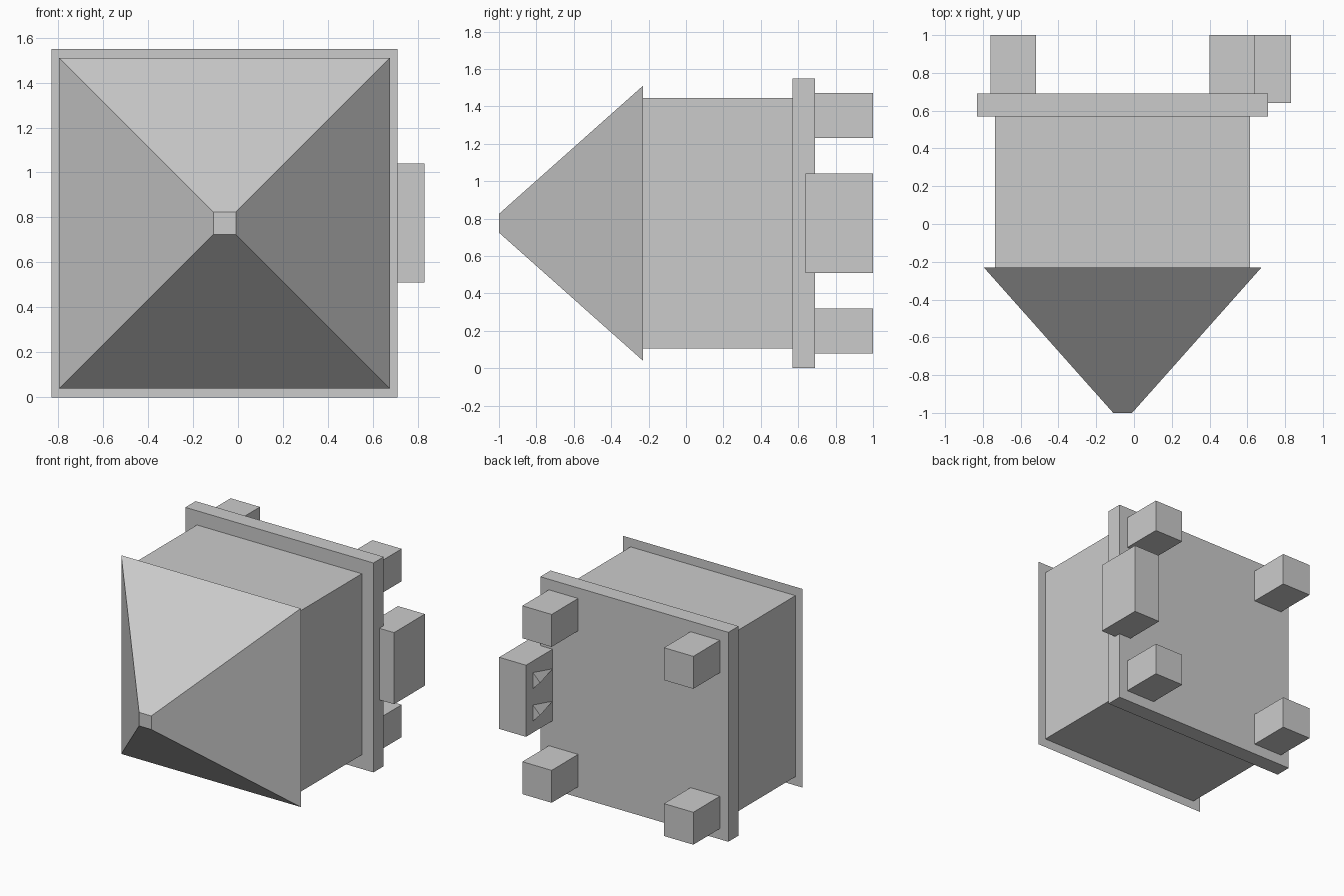
import bpy
import bmesh
from math import pi
from mathutils import Matrix

cube = bpy.data.objects.get("Cube")
if cube:
    bpy.data.objects.remove(cube, do_unlink=True)

GREY = (0.6, 0.6, 0.6, 1.0)
grey = bpy.data.materials.new("plain grey")
grey.use_nodes = True
grey.diffuse_color = GREY
grey.node_tree.nodes["Principled BSDF"].inputs["Base Color"].default_value = GREY

CX, CZ = -0.06, 0.775  # axis of the main body


def finish(name, bm):
    bmesh.ops.recalc_face_normals(bm, faces=bm.faces)
    mesh = bpy.data.meshes.new(name)
    bm.to_mesh(mesh)
    bm.free()
    mesh.materials.append(grey)
    obj = bpy.data.objects.new(name, mesh)
    bpy.context.collection.objects.link(obj)
    return obj


def box(name, center, size):
    bm = bmesh.new()
    bmesh.ops.create_cube(bm, size=1, matrix=Matrix.Translation(center) @ Matrix.Diagonal((*size, 1)))
    return finish(name, bm)


def spike(name, center, r_back, r_front, length, turn=0):
    """Four-sided cone along y, narrowing toward the front."""
    bm = bmesh.new()
    bmesh.ops.create_cone(
        bm, cap_ends=True, segments=4, radius1=r_back, radius2=r_front, depth=length,
        matrix=Matrix.Translation(center) @ Matrix.Rotation(pi / 2, 4, "X") @ Matrix.Rotation(turn, 4, "Z"))
    return finish(name, bm)


# Main body and backing plate
box("body", (CX, 0.17, CZ), (1.35, 0.8, 1.34))
box("back_plate", (CX, 0.63, CZ), (1.54, 0.12, 1.55))

# Blunt pyramid on the front
half_diagonal = 2 ** 0.5 / 2
spike("front_pyramid", (CX, -0.615, CZ), 1.47 * half_diagonal, 0.1 * half_diagonal, 0.77, pi / 4)

# Four feet behind the plate
for side, sx in (("right", -1), ("left", 1)):
    for level, sz in (("lower", -1), ("upper", 1)):
        box(f"{level}_{side}_foot", (CX + sx * 0.58, 0.84, CZ + sz * 0.577), (0.24, 0.32, 0.24))

# Side block with two small spikes on its inner face
box("side_block", (0.72, 0.82, CZ), (0.22, 0.36, 0.53))
for level, sz in (("lower", -1), ("upper", 1)):
    spike(f"{level}_spike", (0.61, 0.805, CZ + sz * 0.12), 0.06, 0, 0.23)
